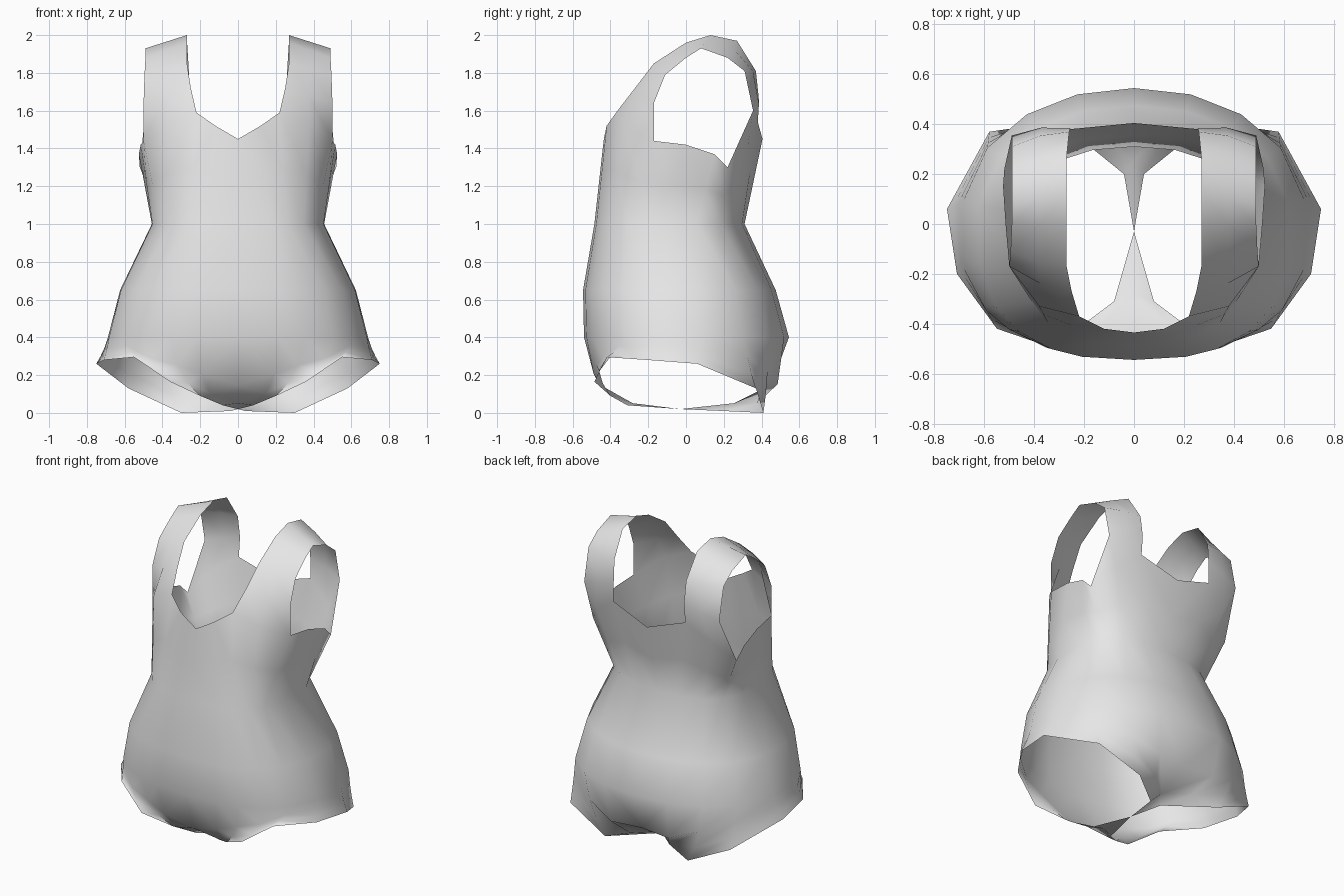
import bpy, bmesh
from math import sin, cos, radians
from mathutils import Vector

cube = bpy.data.objects.get("Cube")
if cube:
    bpy.data.objects.remove(cube, do_unlink=True)

fabric = bpy.data.materials.new("light_grey_fabric")
fabric.use_nodes = True
grey = (0.8, 0.8, 0.8, 1)
fabric.diffuse_color = grey
fabric.node_tree.nodes["Principled BSDF"].inputs["Base Color"].default_value = grey

# Columns run around the left half, from front centre to back centre
ANGLES = (-90, -76, -64, -48, -32, -12, 8, 33, 53, 72, 90)


def ring(z, width, front, back, front_power, back_power):
    """Rounded half section of the torso; lower powers are boxier."""
    points = []
    for angle in ANGLES:
        c, s = cos(radians(angle)), sin(radians(angle))
        power = back_power if s > 0 else front_power
        x = width * c ** power if abs(angle) < 90 else 0
        y = (back if s > 0 else front) * abs(s) ** power
        points.append(Vector((x, y, z)))
    return points


def vectors(*points):
    return [Vector(p) for p in points]


# Neckline, strap bases and armhole
top = vectors((0, -.435, 1.45), (.12, -.42, 1.52), (.22, -.37, 1.59), (.38, -.33, 1.53),
              (.5, -.17, 1.44), (.515, 0, 1.42), (.525, .15, 1.37), (.52, .22, 1.3),
              (.42, .33, 1.43), (.26, .38, 1.54), (0, .405, 1.45))

# Leg opening, pinched to a point at the crotch
hem = vectors((0, -.03, .02), (.08, -.31, .04), (.2, -.4, .09), (.36, -.485, .165),
              (.55, -.42, .295), (.71, -.2, .28), (.75, .06, .26), (.58, .37, .13),
              (.3, .41, 0), (.04, .2, .01), (0, -.03, .02))

# Torso rings from chest to hip
waist = ring(1, .46, -.485, .31, .7, .87)
hip = ring(.4, .695, -.54, .545, .82, .95)
chest = [p.lerp(q, .5) for p, q in zip(top, waist)]
rows = [top, chest, waist, ring(.65, .63, -.545, .475, .78, .95), hip]

# Seat curves under where it tucks inward, and stays straight at the sides
for step in (1 / 3, 2 / 3):
    a = radians(90 * step)
    row = []
    for p, q in zip(hip, hem):
        # The centre seam is pulled in between the legs
        tuck = min(1, (q - p).xy.length / .4) if p.x else .7
        across = step + tuck * ((1 - cos(a)) ** 1.2 - step)
        down = step + tuck * (sin(a) ** .6 - step)
        if not p.x:
            down = sin(a) ** .6
        point = p.lerp(q, across)
        point.z = p.z + (q.z - p.z) * down
        row.append(point)
    rows.append(row)
rows.append(hem)

# Shoulder strap edges, from chest over the shoulder to the back
inner = vectors((.25, -.27, 1.72), (.27, -.17, 1.85), (.27, 0, 1.96), (.27, .13, 2),
                (.27, .27, 1.97), (.26, .37, 1.81), (.255, .385, 1.67))
outer = vectors((.5, -.17, 1.64), (.495, -.11, 1.79), (.49, 0, 1.88), (.49, .08, 1.93),
                (.49, .22, 1.88), (.49, .31, 1.81), (.49, .355, 1.6))
strap = [top[2:5]]
for p, q in zip(inner, outer):
    middle = (p + q) / 2
    middle.y += .06 * (middle.y - .1)
    strap.append([p, middle, q])
strap.append([top[9], top[8], top[7]])

bm = bmesh.new()


def add_grid(grid):
    verts = [[bm.verts.new(p) for p in row] for row in grid]
    for upper, lower in zip(verts, verts[1:]):
        for i in range(len(upper) - 1):
            bm.faces.new((upper[i], lower[i], lower[i + 1], upper[i + 1]))


add_grid(rows)
add_grid(strap[::-1])
bmesh.ops.remove_doubles(bm, verts=bm.verts, dist=0.0005)
mesh = bpy.data.meshes.new("bodysuit")
bm.to_mesh(mesh)
bm.free()
mesh.materials.append(fabric)

suit = bpy.data.objects.new("bodysuit", mesh)
bpy.context.collection.objects.link(suit)
mirror = suit.modifiers.new("mirror", 'MIRROR')
mirror.use_clip = True

bpy.ops.object.select_all(action='DESELECT')
suit.select_set(True)
bpy.context.view_layer.objects.active = suit
bpy.ops.object.shade_smooth_by_angle(angle=radians(70))
